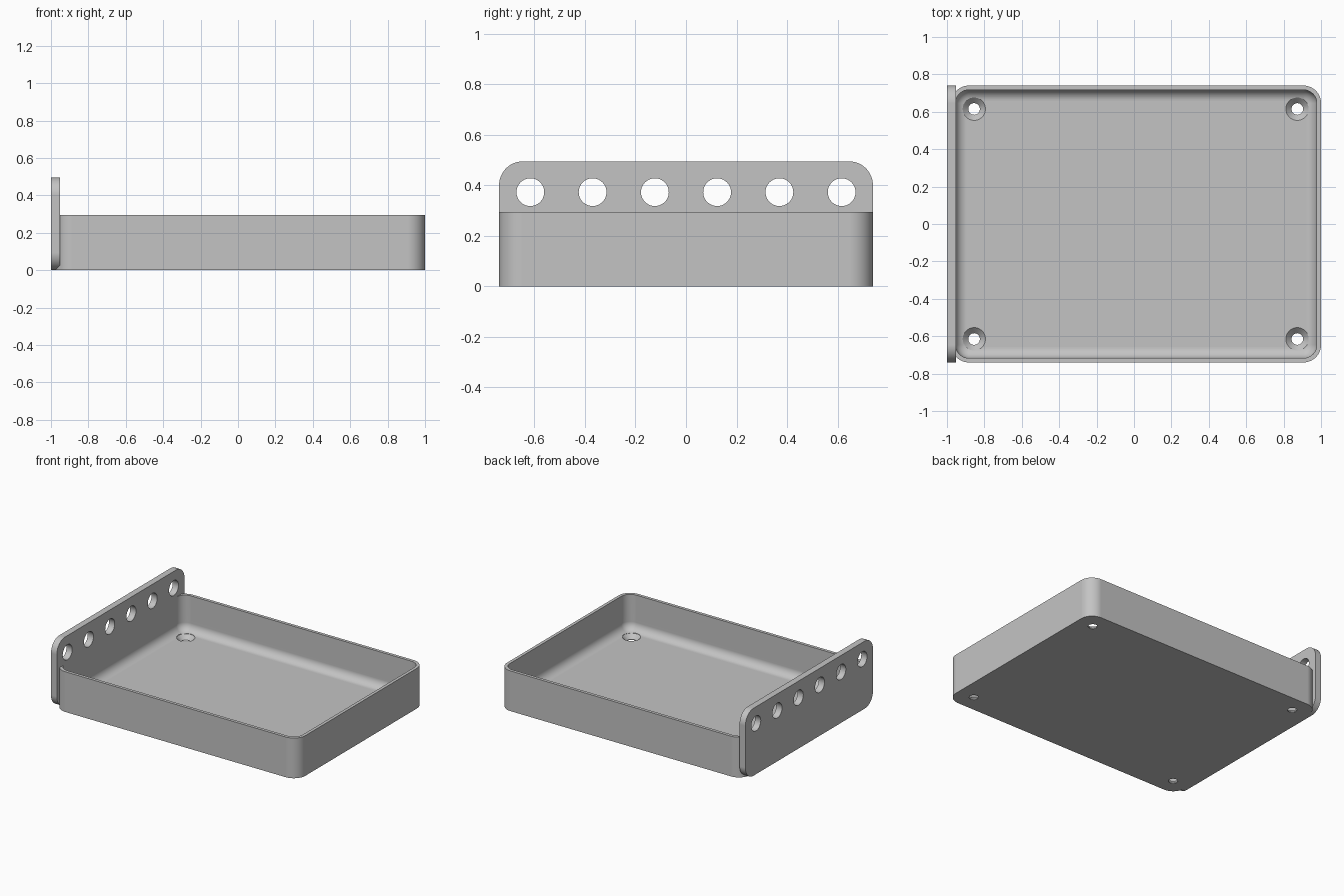
import bpy, bmesh
from math import sin, cos, pi
from mathutils import Vector

cube = bpy.data.objects.get("Cube")
if cube:
    bpy.data.objects.remove(cube, do_unlink=True)

grey = bpy.data.materials.new("plain grey")
grey.use_nodes = True
colour = (0.55, 0.55, 0.55, 1)
grey.diffuse_color = colour
grey.node_tree.nodes["Principled BSDF"].inputs["Base Color"].default_value = colour


def rounded(x0, x1, y0, y1, r, steps=12):
    """Outline of a rounded rectangle, counter-clockwise."""
    corners = [(x1 - r, y1 - r), (x0 + r, y1 - r), (x0 + r, y0 + r), (x1 - r, y0 + r)]
    return [(cx + r * cos((q + i / steps) * pi / 2), cy + r * sin((q + i / steps) * pi / 2))
            for q, (cx, cy) in enumerate(corners) for i in range(steps + 1)]


def circle(cx, cy, r, n=40):
    return [(cx + r * cos(2 * pi * i / n), cy + r * sin(2 * pi * i / n)) for i in range(n)]


def loft(name, layers, place=lambda x, y, h: (x, y, h)):
    """Closed solid through (outline, height) layers."""
    bm = bmesh.new()
    rings = [[bm.verts.new(place(x, y, h)) for x, y in outline] for outline, h in layers]
    for a, b in zip(rings, rings[1:]):
        for i in range(len(a)):
            j = (i + 1) % len(a)
            bm.faces.new((a[i], a[j], b[j], b[i]))
    bm.faces.new(rings[0][::-1])
    bm.faces.new(rings[-1])
    bmesh.ops.recalc_face_normals(bm, faces=bm.faces[:])
    mesh = bpy.data.meshes.new(name)
    bm.to_mesh(mesh)
    bm.free()
    mesh.materials.append(grey)
    obj = bpy.data.objects.new(name, mesh)
    bpy.context.collection.objects.link(obj)
    return obj


def select(obj):
    bpy.ops.object.select_all(action="DESELECT")
    obj.select_set(True)
    bpy.context.view_layer.objects.active = obj


def cut(obj, cutters):
    select(obj)
    for cutter in cutters:
        cutter.hide_render = True
        mod = obj.modifiers.new("cut", "BOOLEAN")
        mod.operation, mod.solver, mod.object = "DIFFERENCE", "EXACT", cutter
        bpy.ops.object.modifier_apply(modifier=mod.name)
        bpy.data.objects.remove(cutter, do_unlink=True)


def finish(obj):
    select(obj)
    bpy.ops.object.shade_smooth_by_angle(angle=pi / 6)
    mod = obj.modifiers.new("even shading", "WEIGHTED_NORMAL")
    mod.keep_sharp = True


WIDTH = 0.74      # half depth in y
CORNER = 0.094
WALL = 0.023
FLOOR = 0.035
RIM = 0.295
FILLET = 0.06

# Tray body
tray = loft("tray", [(rounded(-0.977, 1, -WIDTH, WIDTH, CORNER), h) for h in (0, RIM)])

# Hollow with a filleted floor edge
layers = []
for i in range(11):
    a = i / 10 * pi / 2
    d = WALL + FILLET * (1 - sin(a))
    layers.append((rounded(-0.977 + d, 1 - d, -WIDTH + d, WIDTH - d, CORNER - d),
                   FLOOR + FILLET * (1 - cos(a))))
layers.append((layers[-1][0], RIM + 0.1))
cutters = [loft("hollow_cutter", layers)]

# Countersunk screw holes through the floor
for x in (-0.855, 0.873):
    for y in (-0.615, 0.615):
        cutters.append(loft("screw_cutter", [
            (circle(x, y, 0.031), -0.05), (circle(x, y, 0.031), 0.004),
            (circle(x, y, 0.061), FLOOR), (circle(x, y, 0.061), FLOOR + 0.05)]))
cut(tray, cutters)
finish(tray)

# Upright end plate with a row of round holes
upright = lambda y, z, x: (x, y, z)
plate = loft("end_plate", [(rounded(-WIDTH, WIDTH, 0, 0.495, CORNER), x)
                           for x in (-1, -0.953)], upright)
cut(plate, [loft("hole_cutter", [(circle((i - 2.5) * 0.2465, 0.373, 0.055), x)
                                 for x in (-1.1, -0.9)], upright) for i in range(6)])
finish(plate)
